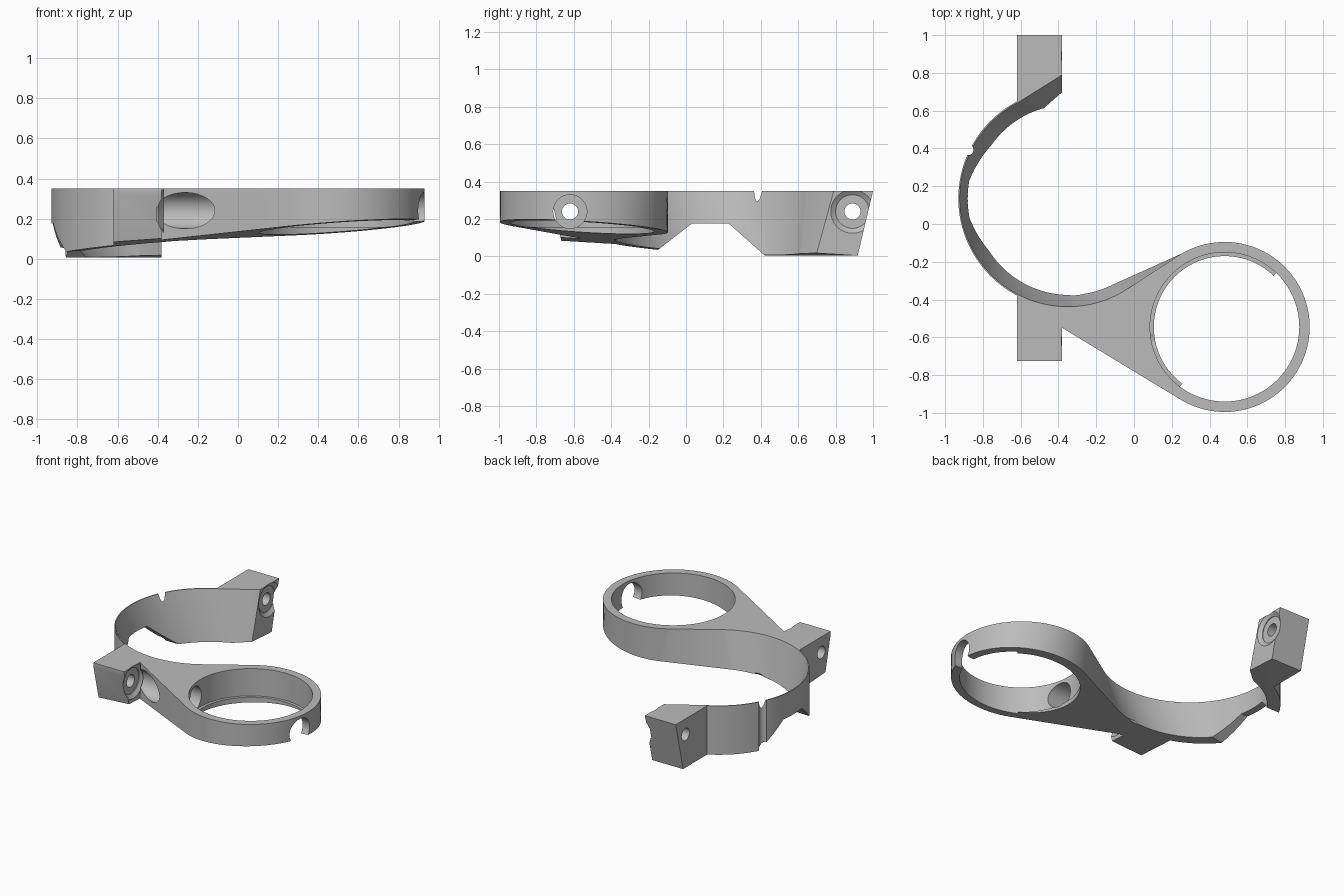
import bpy, bmesh, math
from mathutils import Vector, Matrix

cube = bpy.data.objects.get("Cube")
if cube:
    bpy.data.objects.remove(cube, do_unlink=True)

TOP = 0.35
CLAMP, CLAMP_R = Vector((-0.35, 0.135)), 0.58
RING, RING_R = Vector((0.48, -0.545)), 0.45
LUG_IN, LUG_OUT = -0.38, -0.62
BOLT_Z, BOLT_Y = 0.24, (-0.62, 0.89)


def arc(centre, radius, a0, a1, n):
    angles = [math.radians(a0 + (a1 - a0) * i / n) for i in range(n + 1)]
    return [centre + radius * Vector((math.cos(a), math.sin(a))) for a in angles]


def underside(p):
    """Sloping plane that forms the bottom of the whole bracket."""
    return 0.088 + 0.072 * p.x - 0.061 * p.y


def outline(bore, mouth_y, mouth_angle):
    """Plan of the bracket; the clamp bore changes with height."""
    across = RING - CLAMP
    heading = math.degrees(math.atan2(across.y, across.x))
    bend = math.degrees(math.acos((bore + RING_R) / across.length))
    leave = heading - bend
    pts = [Vector((LUG_IN, mouth_y))]
    pts += arc(CLAMP, bore, mouth_angle, 360 + leave, 72)
    # outer side of the ring, clockwise to the lower web
    pts += arc(RING, RING_R, leave + 180, -120, 64)
    pts += [Vector(p) for p in ((LUG_IN, -0.55), (LUG_IN, -0.725),
                                (LUG_OUT, -0.725))]
    pts += arc(CLAMP, CLAMP_R, 242.3, 117.7, 48)
    pts += [Vector((LUG_OUT, 1)), Vector((LUG_IN, 1))]
    return pts


def make_object(name, bm):
    bmesh.ops.recalc_face_normals(bm, faces=bm.faces)
    mesh = bpy.data.meshes.new(name)
    bm.to_mesh(mesh)
    bm.free()
    obj = bpy.data.objects.new(name, mesh)
    bpy.context.collection.objects.link(obj)
    return obj


# Main body: tapered loft from the flat top to the sloping underside
upper = [p.to_3d() + Vector((0, 0, TOP)) for p in outline(0.573, 0.79, 117)]
lower = [p.to_3d() + Vector((0, 0, -0.05)) for p in outline(0.483, 0.68, 102)]
bm = bmesh.new()
top_ring, low_ring = [], []
for u, l in zip(upper, lower):
    fu, fl = u.z - underside(u), l.z - underside(l)
    top_ring.append(bm.verts.new(u))
    low_ring.append(bm.verts.new(u.lerp(l, fu / (fu - fl))))
bm.faces.new(top_ring)
bm.faces.new(low_ring[::-1])
for i in range(len(top_ring)):
    j = (i + 1) % len(top_ring)
    bm.faces.new((top_ring[i], top_ring[j], low_ring[j], low_ring[i]))
body = make_object("clamp_bracket", bm)


def cut(bm):
    cutter = make_object("cutter", bm)
    cutter.hide_render = True
    mod = body.modifiers.new("cut", "BOOLEAN")
    mod.operation, mod.solver, mod.object = "DIFFERENCE", "EXACT", cutter
    bpy.context.view_layer.objects.active = body
    bpy.ops.object.modifier_apply(modifier=mod.name)
    bpy.data.objects.remove(cutter, do_unlink=True)


def cut_round(start, end, r0, r1=None, segments=64):
    """Cut a cylinder or cone between two points."""
    start, end = Vector(start), Vector(end)
    axis = end - start
    bm = bmesh.new()
    turn = axis.to_track_quat("Z", "Y").to_matrix().to_4x4()
    bmesh.ops.create_cone(bm, cap_ends=True, segments=segments, radius1=r0,
                          radius2=r0 if r1 is None else r1, depth=axis.length,
                          matrix=Matrix.Translation((start + end) / 2) @ turn)
    cut(bm)


def cut_prism(profile, x0, x1):
    """Cut a side profile (y, z) swept along x."""
    bm = bmesh.new()
    a = [bm.verts.new((x0, y, z)) for y, z in profile]
    b = [bm.verts.new((x1, y, z)) for y, z in profile]
    bm.faces.new(a)
    bm.faces.new(b[::-1])
    for i in range(len(a)):
        j = (i + 1) % len(a)
        bm.faces.new((a[i], b[i], b[j], a[j]))
    cut(bm)


# Flat foot, sloped lug ends and the relief under the thin clamp wall
cut_prism([(-1.2, -0.2), (1.2, -0.2), (1.2, 0.006), (-1.2, 0.006)], -1.2, 1.2)
slope = [(1.0, 0.35), (0.912, -0.02), (1.1, -0.02), (1.1, 0.35)]
cut_prism(slope, -0.7, -0.3)
cut_prism([(0.27 - y, z) for y, z in slope], -0.7, -0.3)
cut_prism([(-0.25, -0.043), (0.03, 0.175), (0.23, 0.175), (0.475, -0.043)],
          -1.1, -0.65)

# Ring bore with a partial lower lip
cut_round((RING.x, RING.y, 0.158), (RING.x, RING.y, 0.5), 0.395, segments=96)
cut_round((RING.x, RING.y, -0.1), (RING.x, RING.y, 0.45), 0.375, segments=96)

# Bolt holes, counterbores and flared seats in both lugs
for y in BOLT_Y:
    cut_round((-0.8, y, BOLT_Z), (-0.3, y, BOLT_Z), 0.043, segments=40)
    cut_round((-0.403, y, BOLT_Z), (1.1, y, BOLT_Z), 0.09)
    cut_round((-0.4, y, BOLT_Z), (-0.37, y, BOLT_Z), 0.088, 0.13)

# Vertical groove on the clamp wall and a scoop at its lower rim
groove = CLAMP + 0.587 * Vector((math.cos(math.radians(154)),
                                 math.sin(math.radians(154))))
cut_round((groove.x, groove.y, -0.1), (groove.x, groove.y, 0.5), 0.028,
          segments=32)
bm = bmesh.new()
bmesh.ops.create_uvsphere(bm, u_segments=32, v_segments=16, radius=0.1,
                          matrix=Matrix.Translation((-0.31, -0.295, 0.045)))
cut(bm)

# Single grey material
grey = bpy.data.materials.new("plain_grey")
grey.use_nodes = True
grey.diffuse_color = (0.5, 0.5, 0.5, 1)
grey.node_tree.nodes["Principled BSDF"].inputs["Base Color"].default_value = (0.5, 0.5, 0.5, 1)
body.data.materials.clear()
body.data.materials.append(grey)

bpy.ops.object.select_all(action="DESELECT")
body.select_set(True)
bpy.context.view_layer.objects.active = body
bpy.ops.object.shade_smooth_by_angle(angle=math.radians(25))
